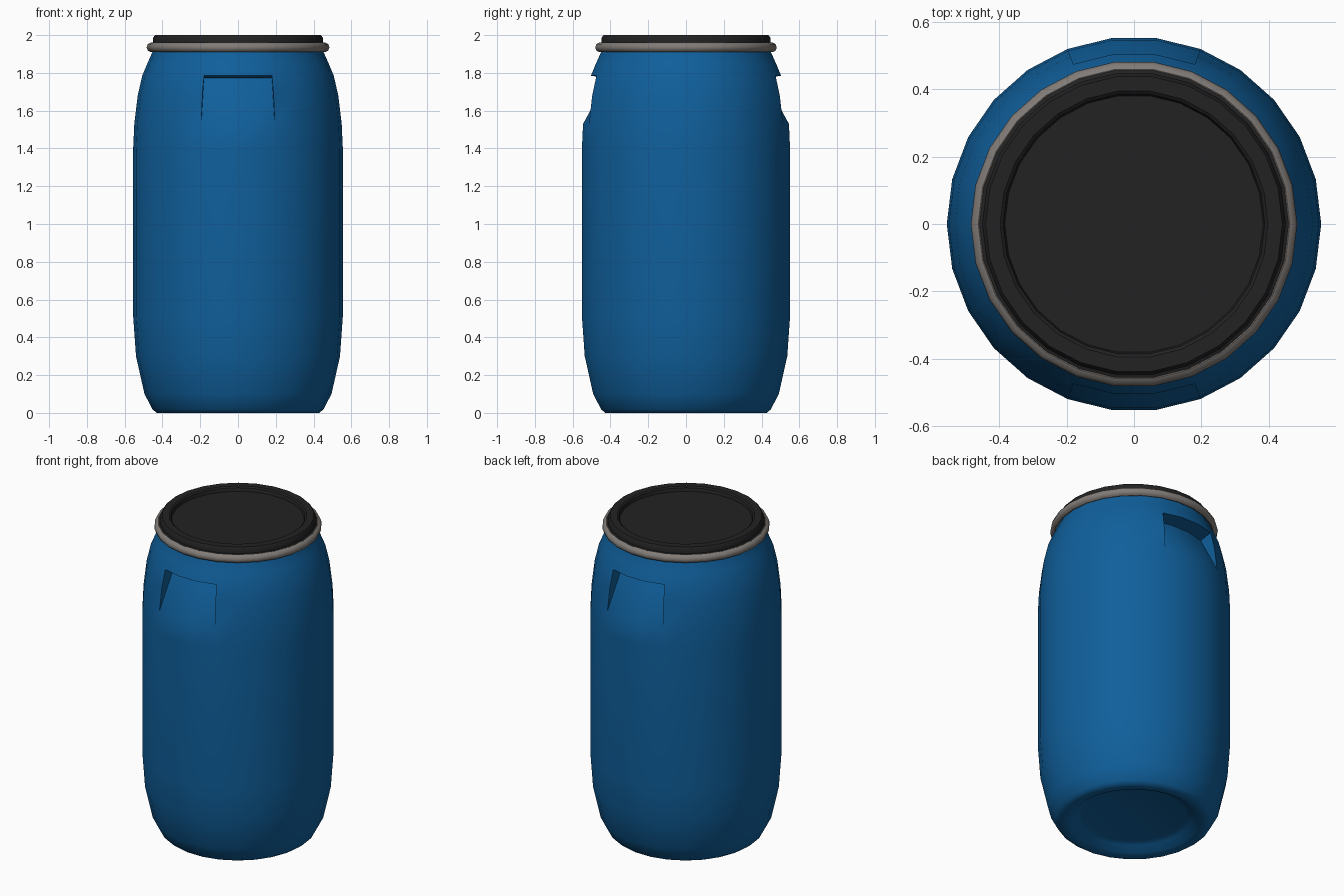
import bpy, bmesh, math

if "Cube" in bpy.data.objects:
    bpy.data.objects.remove(bpy.data.objects["Cube"])

N = 26
STEP = 2 * math.pi / N


def material(name, rgb):
    m = bpy.data.materials.new(name)
    m.diffuse_color = (*rgb, 1)
    m.use_nodes = True
    m.node_tree.nodes["Principled BSDF"].inputs["Base Color"].default_value = m.diffuse_color
    return m


blue = material("blue_plastic", (0.005, 0.115, 0.33))
black = material("black_plastic", (0.016, 0.016, 0.016))
metal = material("grey_metal", (0.22, 0.20, 0.185))


def finish(bm, name, mat, angle):
    bmesh.ops.recalc_face_normals(bm, faces=bm.faces)
    me = bpy.data.meshes.new(name)
    bm.to_mesh(me)
    bm.free()
    me.materials.append(mat)
    ob = bpy.data.objects.new(name, me)
    bpy.context.collection.objects.link(ob)
    bpy.ops.object.select_all(action='DESELECT')
    bpy.context.view_layer.objects.active = ob
    ob.select_set(True)
    bpy.ops.object.shade_smooth_by_angle(angle=math.radians(angle))
    return ob


def lathe(profile, closed=False, skip=lambda row, col: False):
    """Revolve (radius, height) points; ends are capped unless closed."""
    bm = bmesh.new()
    rings = [[bm.verts.new((r * math.cos(i * STEP), r * math.sin(i * STEP), z))
              for i in range(N)] for r, z in profile]
    for k in range(len(rings) - (0 if closed else 1)):
        a, b = rings[k], rings[(k + 1) % len(rings)]
        for i in range(N):
            if not skip(k, i):
                j = (i + 1) % N
                bm.faces.new((a[i], a[j], b[j], b[i]))
    if not closed:
        bm.faces.new(rings[0])
        bm.faces.new(rings[-1])
    return bm, rings


# Drum body, with openings left for the two hand grips
body = [(0.30, 0.045), (0.33, 0.035), (0.37, 0.005), (0.40, 0.0), (0.43, 0.0),
        (0.452, 0.018), (0.495, 0.10), (0.540, 0.30), (0.555, 0.51),
        (0.555, 1.40), (0.549, 1.53), (0.531, 1.68), (0.507, 1.785),
        (0.48, 1.85), (0.453, 1.91), (0.445, 1.95)]
LOW, MID, TOP = 10, 11, 12
grips = ((5, 1), (18, -1))
bm, rings = lathe(body, skip=lambda k, i: k in (LOW, MID) and
                  any(s <= i < s + 3 for s, _ in grips))

# Hand grips: sloping pocket, overhanging ledge and side walls
for start, side in grips:
    cols = range(start, start + 4)
    inner = {}
    for c in cols:
        p = rings[TOP][c].co
        inner[c] = bm.verts.new((p.x, p.y - side * 0.09, 1.772))
    for c in cols[:-1]:
        bm.faces.new((rings[LOW][c], rings[LOW][c + 1], inner[c + 1], inner[c]))
        bm.faces.new((inner[c], inner[c + 1], rings[TOP][c + 1], rings[TOP][c]))
    for c in (cols[0], cols[-1]):
        bm.faces.new((rings[LOW][c], rings[MID][c], inner[c]))
        bm.faces.new((rings[MID][c], rings[TOP][c], inner[c]))
finish(bm, "drum_body", blue, 40)

# Lid with raised rim and sunken centre
lid = [(0.44, 1.925), (0.468, 1.93), (0.468, 1.955), (0.45, 1.962),
       (0.45, 1.985), (0.44, 2.0), (0.397, 2.0), (0.388, 1.993), (0.383, 1.972)]
bm, _ = lathe(lid)
finish(bm, "lid", black, 35)

# Clamping ring around the lid seam
ring = [(0.462 + 0.022 * math.cos(a * math.pi / 4),
         1.935 + 0.025 * math.sin(a * math.pi / 4)) for a in range(8)]
bm, _ = lathe(ring, closed=True)
finish(bm, "clamp_ring", metal, 50)
